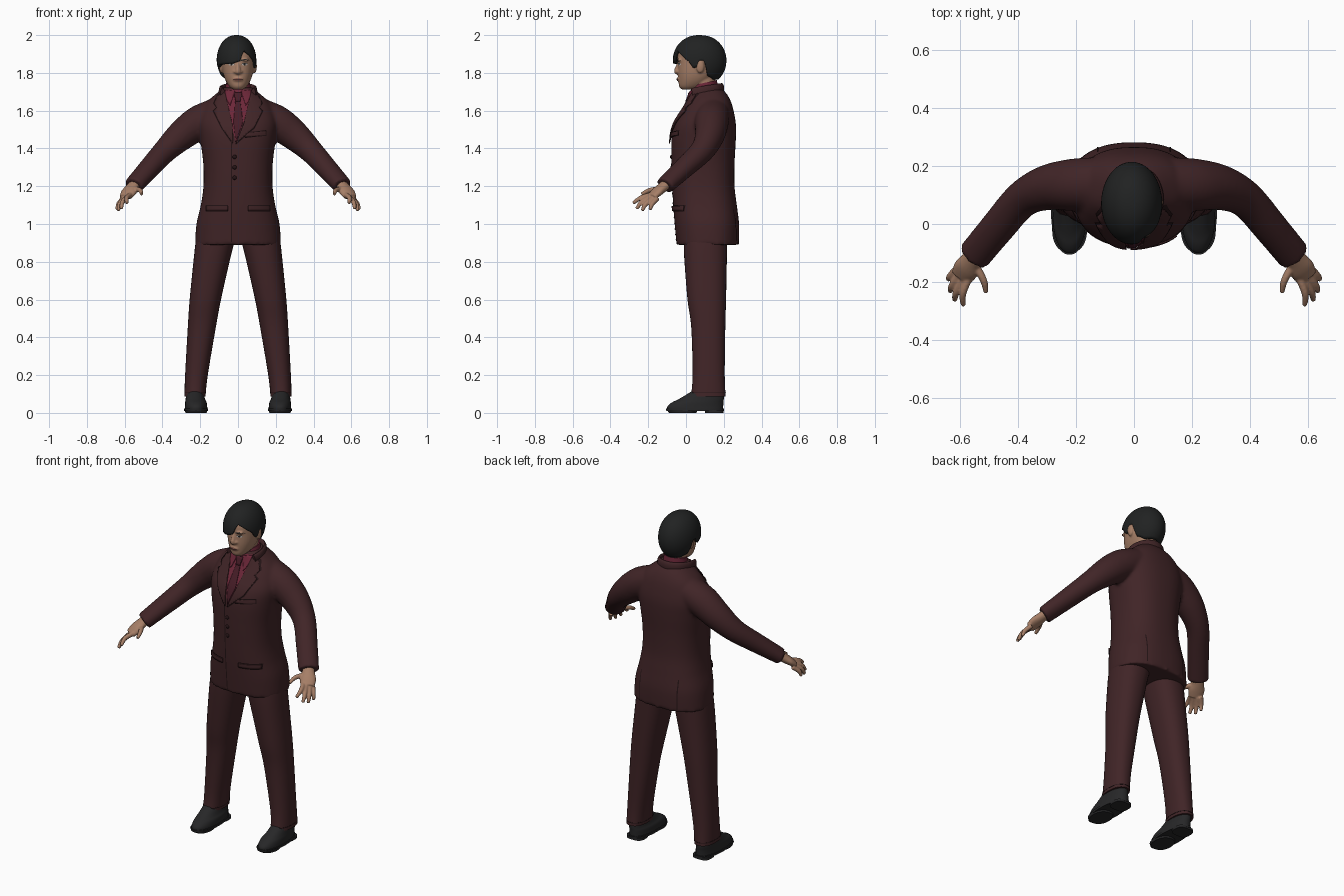
import bpy, bmesh, math
from mathutils import Vector
from mathutils.bvhtree import BVHTree

if "Cube" in bpy.data.objects:
    bpy.data.objects.remove(bpy.data.objects["Cube"])


def material(name, *rgb):
    m = bpy.data.materials.new(name)
    m.use_nodes = True
    m.diffuse_color = (*rgb, 1)
    m.node_tree.nodes["Principled BSDF"].inputs["Base Color"].default_value = (*rgb, 1)
    return m


SUIT = material("suit maroon", .052, .018, .02)
TRIM = material("dark seam", .018, .007, .008)
SHIRT = material("shirt crimson", .15, .02, .04)
TIE = material("tie burgundy", .062, .012, .02)
SKIN = material("skin", .38, .21, .135)
LIPS = material("lips", .24, .1, .075)
HAIR = material("hair black", .015, .016, .016)
SHOE = material("shoe black", .02, .02, .021)
WHITE = material("eye white", .5, .45, .42)


def spline(rows, k=5):
    """Catmull-Rom resampling of equal-length number rows."""
    out = []
    for i in range(len(rows) - 1):
        a, b, c, d = (rows[min(max(j, 0), len(rows) - 1)] for j in range(i - 1, i + 3))
        for s in range(k):
            t = s / k
            out.append([q + .5 * t * (r - p + t * (2 * p - 5 * q + 4 * r - e + t * (3 * (q - r) + e - p)))
                        for p, q, r, e in zip(a, b, c, d)])
    return out + [list(rows[-1])]


def skin(bm, rings):
    """Join rings of points with quads and close both ends."""
    vs = [[bm.verts.new(p) for p in r] for r in rings]
    n = len(vs[0])
    for a, b in zip(vs, vs[1:]):
        for i in range(n):
            bm.faces.new((a[i], a[(i + 1) % n], b[(i + 1) % n], b[i]))
    bm.faces.new(vs[0])
    bm.faces.new(vs[-1])


def stack(bm, rows, power=2.4, n=36, k=5, side=1, tilt=0):
    """Rounded horizontal sections: z, x min, x max, y min, y max."""
    def bend(v):
        return math.copysign(abs(v) ** (2 / power), v)
    rings = []
    for z, x0, x1, y0, y1 in spline(rows, k):
        ring = []
        for i in range(n):
            a = math.tau * i / n
            dy = bend(math.sin(a)) * (y1 - y0) / 2
            ring.append((side * ((x0 + x1) / 2 + bend(math.cos(a)) * (x1 - x0) / 2),
                         (y0 + y1) / 2 + dy, z + tilt * dy))
        rings.append(ring)
    skin(bm, rings)


def tube(bm, rows, n=16, k=5, side=1):
    """Oval tube along a path: x, y, z, horizontal radius, vertical radius."""
    rows = spline(rows, k)
    pts = [Vector((side * r[0], r[1], r[2])) for r in rows]
    rings = []
    for i, (p, r) in enumerate(zip(pts, rows)):
        t = (pts[min(i + 1, len(pts) - 1)] - pts[max(i - 1, 0)]).normalized()
        u = t.cross(Vector((0, 0, 1))).normalized()
        v = u.cross(t)
        rings.append([p + u * r[3] * math.cos(math.tau * j / n) + v * r[4] * math.sin(math.tau * j / n)
                      for j in range(n)])
    skin(bm, rings)


def ball(bm, centre, radii):
    made = bmesh.ops.create_uvsphere(bm, u_segments=20, v_segments=12, radius=1)["verts"]
    for v in made:
        v.co = Vector(centre) + Vector(c * r for c, r in zip(v.co, radii))


def finish(bm, name, mat, voxel=0, smooth=4):
    """Turn a bmesh into an object, optionally fused into one soft skin."""
    bmesh.ops.recalc_face_normals(bm, faces=bm.faces)
    me = bpy.data.meshes.new(name)
    bm.to_mesh(me)
    bm.free()
    me.materials.append(mat)
    me.shade_smooth()
    me.set_sharp_from_angle(angle=math.radians(45))
    ob = bpy.data.objects.new(name, me)
    bpy.context.collection.objects.link(ob)
    if voxel:
        m = ob.modifiers.new("fuse", 'REMESH')
        m.mode, m.voxel_size, m.use_smooth_shade = 'VOXEL', voxel, True
        m = ob.modifiers.new("soften", 'SMOOTH')
        m.factor, m.iterations = .5, smooth
    return ob


def surface(ob):
    dg = bpy.context.evaluated_depsgraph_get()
    dg.update()
    return BVHTree.FromObject(ob, dg)


def patch(name, tree, outline, mat, lift=.004, back=False, step=.012, thick=0):
    """Flat x,z outline laid onto a surface from the front or the back."""
    s = 1 if back else -1
    bm = bmesh.new()
    bm.faces.new([bm.verts.new((x, 0, z)) for x, z in outline])
    for axis in (0, 2):
        vals = [v.co[axis] for v in bm.verts]
        no = Vector((axis == 0, 0, axis == 2))
        for i in range(1, int((max(vals) - min(vals)) / step) + 1):
            bmesh.ops.bisect_plane(bm, geom=bm.verts[:] + bm.edges[:] + bm.faces[:],
                                   plane_co=no * (min(vals) + i * step), plane_no=no)
    lost = []
    for v in bm.verts:
        hit = tree.ray_cast(Vector((v.co.x, s, v.co.z)), Vector((0, -s, 0)))[0]
        if hit:
            v.co.y = hit.y + s * lift
        else:
            lost.append(v)
    bmesh.ops.delete(bm, geom=lost, context='VERTS')
    ob = finish(bm, name, mat)
    if thick:
        ob.modifiers.new("thickness", 'SOLIDIFY').thickness = thick
    return ob


def oval(cx, cz, rx, rz, n=14):
    return [(cx + rx * math.cos(math.tau * i / n), cz + rz * math.sin(math.tau * i / n)) for i in range(n)]


def box(x0, x1, z0, z1, rise=0):
    return [(x0, z0), (x1, z0 + rise), (x1, z1 + rise), (x0, z1)]


# Jacket body and sleeves
bm = bmesh.new()
body = [(.89, .228, -.05, .28), (1, .22, -.06, .281), (1.1, .197, -.068, .269), (1.2, .183, -.073, .257),
        (1.32, .184, -.077, .257), (1.45, .2, -.077, .264), (1.53, .208, -.06, .264), (1.6, .19, -.02, .252),
        (1.65, .16, .01, .237), (1.69, .115, .025, .215), (1.725, .072, .035, .18)]
stack(bm, [(z, -w, w, f, b) for z, w, f, b in body], n=48)
sleeve = [(.12, .14, 1.58, .09, .085), (.21, .135, 1.535, .09, .09), (.3, .125, 1.468, .078, .08),
          (.385, .085, 1.388, .064, .064), (.47, -.012, 1.295, .06, .054), (.553, -.112, 1.203, .058, .045)]
for s in (1, -1):
    tube(bm, sleeve, 28, side=s)
jacket = finish(bm, "jacket", SUIT, .01, 4)
front = surface(jacket)

# Shirt, tie, lapels and front closing
patch("shirt_front", front, [(-.075, 1.712), (.075, 1.712), (.045, 1.58), (-.012, 1.43), (-.045, 1.58)], SHIRT)
patch("tie_blade", front, [(-.014, 1.655), (.012, 1.655), (.027, 1.54), (-.012, 1.435), (-.024, 1.54)], TIE, .008, thick=.004)
patch("tie_knot", front, [(-.022, 1.697), (.022, 1.697), (.013, 1.65), (-.013, 1.65)], TIE, .014, thick=.008)
for s, side in ((1, "left"), (-1, "right")):
    lapel = [(.072, 1.71), (.108, 1.68), (.128, 1.64), (.112, 1.615), (.13, 1.6), (.085, 1.51),
             (-.012 if s > 0 else .026, 1.425), (.03, 1.53)]
    edge = [(.072, 1.712), (.112, 1.684), (.133, 1.64), (.117, 1.616), (.136, 1.6), (.09, 1.507),
            (-.012 if s > 0 else .028, 1.418), (.03, 1.53)]
    patch(side + "_lapel_edge", front, [(s * x, z) for x, z in edge], TRIM, .006)
    patch(side + "_lapel", front, [(s * x, z) for x, z in lapel], SUIT, .012, thick=.005)
    patch(side + "_shirt_collar_leaf", front, [(s * x, z) for x, z in
          [(.016, 1.703), (.07, 1.71), (.066, 1.67), (.042, 1.628)]], SHIRT, .011, thick=.005)
    patch(side + "_vent", front, box(s * .125 - .003, s * .125 + .003, .905, 1.08), TRIM, .003, True)
    patch(side + "_pocket_shadow", front, box(s * .112 - .06, s * .112 + .06, 1.065, 1.1), TRIM, .005)
    patch(side + "_pocket_flap", front, box(s * .112 - .058, s * .112 + .058, 1.07, 1.096), SUIT, .012, thick=.008)
patch("closing_seam", front, box(-.037, -.031, .905, 1.43), TRIM, .003)
patch("breast_pocket_shadow", front, box(.036, .15, 1.455, 1.485, .012), TRIM, .004)
patch("breast_pocket", front, box(.038, .148, 1.459, 1.481, .012), SUIT, .009, thick=.006)
bm = bmesh.new()
for z in (1.355, 1.3, 1.245):
    y = front.ray_cast(Vector((-.018, -1, z)), Vector((0, 1, 0)))[0].y
    ball(bm, (-.018, y, z), (.011, .007, .011))
finish(bm, "buttons", TRIM)

# Collars around the neck
bm = bmesh.new()
stack(bm, [(1.66, -.074, .074, .028, .172), (1.71, -.069, .069, .03, .168), (1.748, -.063, .063, .036, .164)], 2, tilt=.22)
finish(bm, "shirt_collar", SHIRT)
bm = bmesh.new()
half = [(.082, .035, 1.69), (.09, .1, 1.702), (.062, .165, 1.712)]
path = half + [(0, .19, 1.716)] + [(-x, y, z) for x, y, z in reversed(half)]
tube(bm, [(*p, .012, .03) for p in path])
finish(bm, "jacket_collar", SUIT)

# Trousers
bm = bmesh.new()
leg = [(.96, .002, .215, -.01, .22), (.9, .02, .225, -.012, .218), (.8, .045, .236, -.008, .216),
       (.6, .09, .256, .008, .212), (.45, .118, .266, .028, .208), (.2, .16, .28, .035, .205), (.088, .172, .284, .026, .21)]
for s in (1, -1):
    stack(bm, leg, 2.3, side=s)
finish(bm, "trousers", SUIT)
bm = bmesh.new()
for s in (1, -1):
    stack(bm, [(.108, .1695, .2842, .0255, .2105), (.104, .1695, .2845, .0255, .2105)], 2.3, k=1, side=s)
finish(bm, "hem_stitching", TRIM)

# Shoes
for s, side in ((1, "left"), (-1, "right")):
    bm = bmesh.new()
    stack(bm, [(.015, .162, .282, -.1, .196), (.035, .163, .281, -.098, .197), (.055, .166, .28, -.075, .198),
               (.075, .175, .277, -.035, .2), (.12, .185, .272, .04, .2)], 2.2, side=s)
    finish(bm, side + "_shoe", SHOE)
    bm = bmesh.new()
    stack(bm, [(.009, .158, .286, -.104, .2), (.022, .158, .286, -.106, .202)], 2.2, k=1, side=s)
    stack(bm, [(0, .168, .276, .1, .198), (.015, .168, .276, .1, .198)], 3, k=1, side=s)
    stack(bm, [(0, .166, .278, -.09, .055), (.015, .162, .282, -.1, .06)], 2.2, k=1, side=s)
    finish(bm, side + "_shoe_sole", SHOE)

# Hands
fingers = [((.572, -.192, 1.153), (.59, -.24, 1.138), (.588, -.28, 1.11)),
           ((.586, -.186, 1.145), (.612, -.235, 1.115), (.618, -.262, 1.08)),
           ((.6, -.172, 1.138), (.627, -.213, 1.105), (.633, -.232, 1.07)),
           ((.608, -.152, 1.135), (.633, -.18, 1.105), (.64, -.19, 1.075)),
           ((.545, -.145, 1.185), (.518, -.195, 1.178), (.51, -.235, 1.158))]
for s, side in ((1, "left"), (-1, "right")):
    bm = bmesh.new()
    tube(bm, [(.53, -.085, 1.228, .03, .026), (.56, -.125, 1.193, .036, .026), (.578, -.155, 1.168, .045, .024),
              (.594, -.182, 1.143, .038, .018)], 20, side=s)
    for a, b, c in fingers:
        tube(bm, [(*a, .014, .014), (*b, .0125, .0125), (*c, .009, .009)], 12, side=s)
    finish(bm, side + "_hand", SKIN, .0045, 3)

# Head with neck, nose and ears
bm = bmesh.new()
skull = [(1.712, .026, -.022, .04), (1.728, .046, -.036, .09), (1.76, .066, -.04, .13), (1.8, .079, -.043, .16),
         (1.85, .085, -.043, .18), (1.9, .084, -.043, .185), (1.94, .074, -.02, .17), (1.97, .05, .02, .13)]
stack(bm, [(z, -w, w, f, b) for z, w, f, b in skull], 2.2)
stack(bm, [(1.64, -.058, .058, .04, .16), (1.79, -.056, .056, .035, .155)], 2)
tube(bm, [(0, -.034, 1.858, .009, .01), (0, -.044, 1.83, .011, .012), (0, -.052, 1.808, .015, .012), (0, -.042, 1.797, .014, .008)], 14)
ball(bm, (0, -.036, 1.767), (.028, .013, .014))
for s in (1, -1):
    ball(bm, (s * .016, -.042, 1.806), (.009, .01, .008))
    ball(bm, (s * .088, .075, 1.835), (.012, .022, .036))
    ball(bm, (s * .032, -.035, 1.868), (.026, .012, .009))
head = finish(bm, "head", SKIN, .005, 3)
face = surface(head)
patch("upper_lip", face, [(-.027, 1.767), (-.006, 1.774), (.006, 1.774), (.027, 1.767), (0, 1.764)], LIPS, .002)
patch("lower_lip", face, [(-.025, 1.765), (.025, 1.765), (.012, 1.756), (-.012, 1.756)], LIPS, .002)
patch("mouth_line", face, box(-.027, .027, 1.764, 1.767), TRIM, .003)
for s, side in ((1, "left"), (-1, "right")):
    patch(side + "_eye", face, oval(s * .035, 1.845, .016, .006), WHITE, .002)
    patch(side + "_iris", face, oval(s * .035, 1.845, .006, .006), HAIR, .003)
    patch(side + "_eyelid", face, [(s * x, z) for x, z in [(.016, 1.845), (.028, 1.853), (.044, 1.853),
          (.055, 1.846), (.044, 1.85), (.028, 1.85)]], HAIR, .004)
    patch(side + "_eyebrow", face, [(s * x, z) for x, z in [(.014, 1.861), (.04, 1.869), (.063, 1.864),
          (.04, 1.875), (.014, 1.869)]], HAIR, .003)

# Hair: a dome that runs down to a hairline set by the angle from the front
hairline = [(-180, 1.765), (-135, 1.765), (-110, 1.785), (-98, 1.865), (-86, 1.865), (-78, 1.83), (-60, 1.842),
            (-10, 1.85), (10, 1.862), (18, 1.9), (26, 1.92), (45, 1.895), (66, 1.86), (76, 1.825), (84, 1.83),
            (88, 1.865), (100, 1.865), (110, 1.785), (135, 1.765), (180, 1.765)]


def line_height(deg):
    for (a, p), (b, q) in zip(hairline, hairline[1:]):
        if a <= deg <= b:
            return p + (q - p) * (deg - a) / (b - a)


bm = bmesh.new()
cols, steps = 120, 18
crown = bm.verts.new((-.01, .07, 2))
grid = []
for i in range(cols):
    deg = -180 + 360 * i / cols
    a = math.radians(deg)
    end = math.acos((line_height(deg) - 1.865) / .135)
    column = [crown]
    for j in range(1, steps + 1):
        phi = end * j / steps
        w = math.sin(phi) ** .9
        column.append(bm.verts.new((-.008 + .105 * w * math.sin(a), .072 - .142 * w * math.cos(a),
                                    1.865 + .135 * math.cos(phi))))
    grid.append(column)
for i in range(cols):
    p, q = grid[i], grid[(i + 1) % cols]
    bm.faces.new((crown, p[1], q[1]))
    for j in range(1, steps):
        bm.faces.new((p[j], p[j + 1], q[j + 1], q[j]))
hair = finish(bm, "hair", HAIR)
m = hair.modifiers.new("thickness", 'SOLIDIFY')
m.thickness, m.offset = .018, -1
